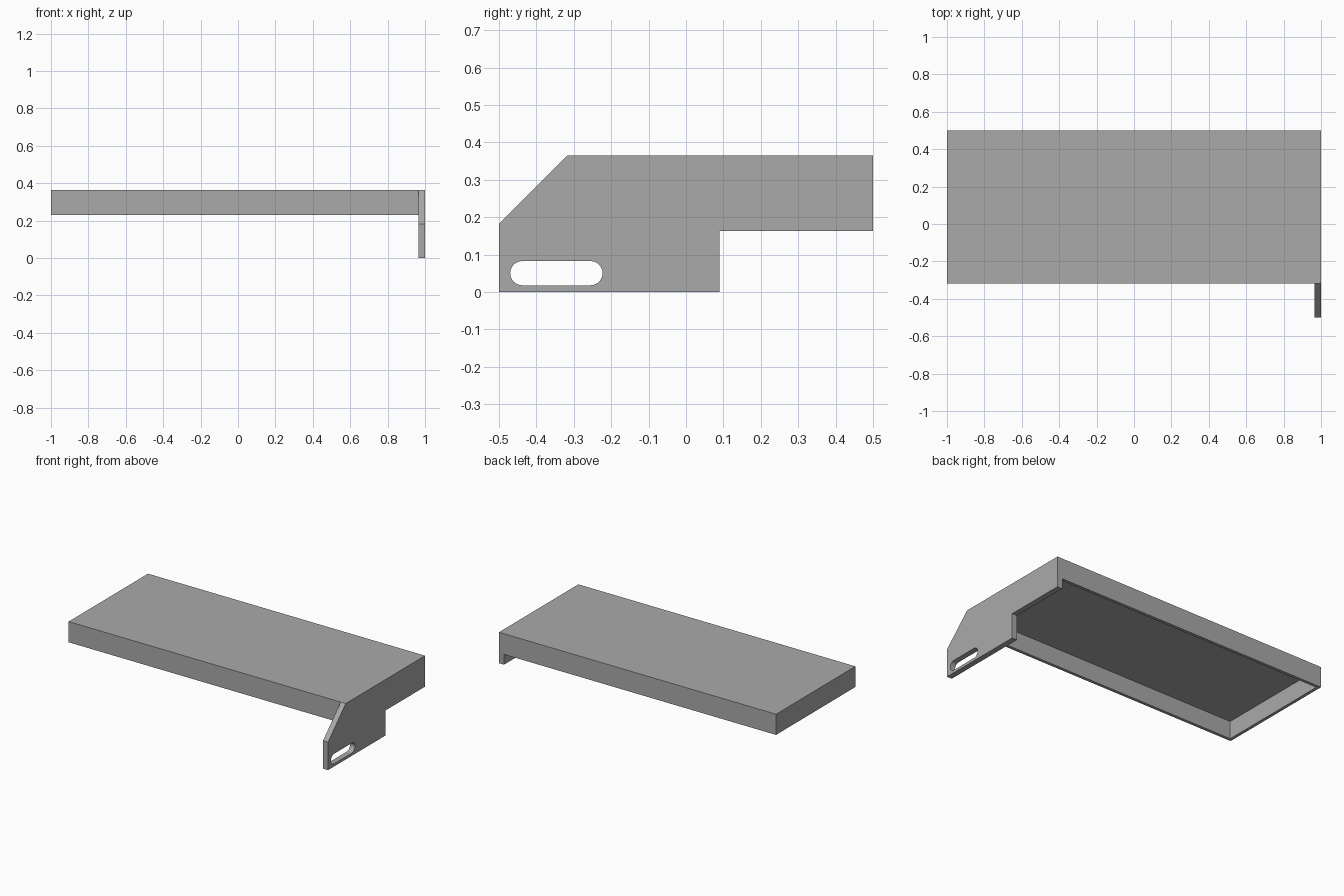
import bpy
import bmesh
from math import pi, cos, sin
from mathutils import Matrix, Vector

cube = bpy.data.objects.get("Cube")
if cube:
    bpy.data.objects.remove(cube, do_unlink=True)

TOP, BACK, PLATE = 0.365, 0.5, 0.036

grey = bpy.data.materials.new("sheet grey")
grey.use_nodes = True
colour = (0.4, 0.4, 0.4, 1)
grey.diffuse_color = colour
grey.node_tree.nodes["Principled BSDF"].inputs["Base Color"].default_value = colour


def make_tray(name, low, high, wall):
    """Upside-down tray, open below and on its +x end."""
    low, high = Vector(low), Vector(high)
    bm = bmesh.new()
    place = Matrix.Translation((low + high) / 2) @ Matrix.Diagonal((*(high - low), 1))
    bmesh.ops.create_cube(bm, size=1, matrix=place)
    bm.normal_update()
    open_faces = [f for f in bm.faces if f.normal.z < -0.9 or f.normal.x > 0.9]
    bmesh.ops.delete(bm, geom=open_faces, context='FACES')
    mesh = bpy.data.meshes.new(name)
    bm.to_mesh(mesh)
    bm.free()
    mesh.materials.append(grey)
    tray = bpy.data.objects.new(name, mesh)
    bpy.context.collection.objects.link(tray)
    solid = tray.modifiers.new("wall thickness", 'SOLIDIFY')
    solid.thickness = wall
    solid.offset = -1
    solid.use_even_offset = True
    return tray


def slot_outline(y0, y1, z0, z1, steps=12):
    """Rounded slot as two half circles."""
    r, zc = (z1 - z0) / 2, (z0 + z1) / 2
    points = []
    for centre, start in ((y1 - r, -pi / 2), (y0 + r, pi / 2)):
        for i in range(steps + 1):
            a = start + pi * i / steps
            points.append((centre + r * cos(a), zc + r * sin(a)))
    return points


def make_plate(name, outlines, x, thickness):
    """Flat plate in the y-z plane; later outlines are holes."""
    curve = bpy.data.curves.new(name, 'CURVE')
    curve.dimensions = '2D'
    curve.fill_mode = 'BOTH'
    curve.extrude = thickness / 2
    for outline in outlines:
        spline = curve.splines.new('POLY')
        spline.points.add(len(outline) - 1)
        for point, (y, z) in zip(spline.points, outline):
            point.co = (y, z, 0, 1)
        spline.use_cyclic_u = True
    curve.materials.append(grey)
    plate = bpy.data.objects.new(name, curve)
    plate.location.x = x
    plate.rotation_euler = (pi / 2, 0, pi / 2)
    bpy.context.collection.objects.link(plate)
    bpy.ops.object.select_all(action='DESELECT')
    plate.select_set(True)
    bpy.context.view_layer.objects.active = plate
    bpy.ops.object.convert(target='MESH')
    bpy.ops.object.shade_smooth_by_angle()
    return plate


# Shelf with folded-down front, back and far end
make_tray("shelf_tray", (-1, -0.318, 0.23), (1 - PLATE, BACK, TOP), 0.02)

# End bracket with sloped corner, step and slot
bracket = [(-0.5, 0), (0.09, 0), (0.09, 0.163), (BACK, 0.163),
           (BACK, TOP), (-0.318, TOP), (-0.5, 0.183)]
slot = slot_outline(-0.47, -0.223, 0.018, 0.083)
make_plate("end_bracket", [bracket, slot], 1 - PLATE / 2, PLATE)
